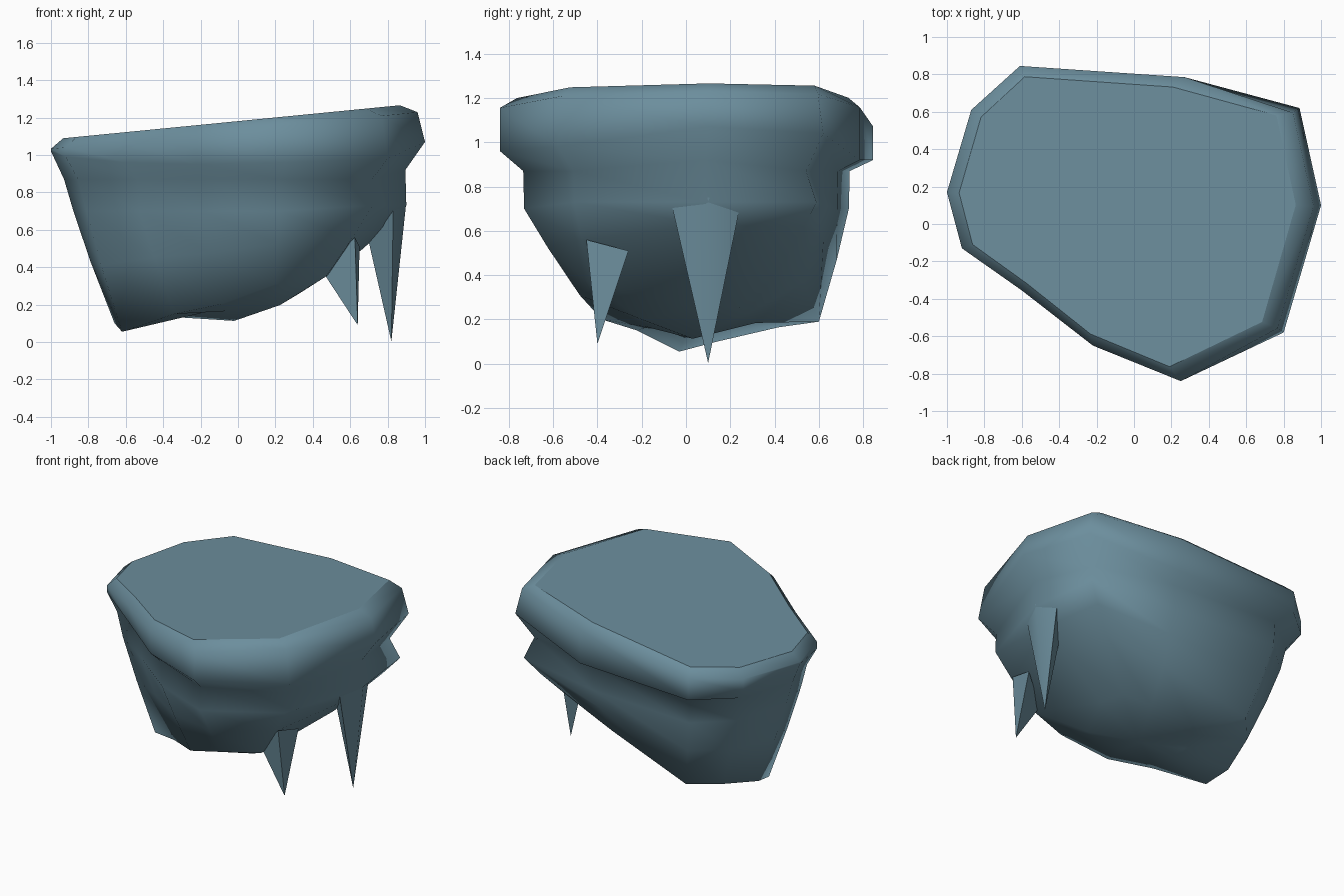
import bpy, bmesh, math
from mathutils import Vector

if "Cube" in bpy.data.objects:
    bpy.data.objects.remove(bpy.data.objects["Cube"])

ice = bpy.data.materials.new("slate blue ice")
ice.diffuse_color = (0.150, 0.272, 0.338, 1)
ice.use_nodes = True
ice.node_tree.nodes["Principled BSDF"].inputs["Base Color"].default_value = ice.diffuse_color


def finish(bm, name, angle):
    bmesh.ops.recalc_face_normals(bm, faces=bm.faces[:])
    me = bpy.data.meshes.new(name)
    bm.to_mesh(me)
    bm.free()
    me.materials.append(ice)
    ob = bpy.data.objects.new(name, me)
    bpy.context.collection.objects.link(ob)
    bpy.context.view_layer.objects.active = ob
    ob.select_set(True)
    bpy.ops.object.shade_smooth_by_angle(angle=math.radians(angle), keep_sharp_edges=True)
    ob.select_set(False)
    return ob


# Plan outline of the lip, with the height of the lip's underside
rim = [(-.61, .845, .92), (-.87, .61, .96), (-1, .17, 1.02), (-.92, -.13, .99),
       (-.6, -.355, .96), (-.22, -.65, .95), (.25, -.84, .96), (.8, -.58, .98),
       (1, .1, 1.07), (.885, .62, 1.04), (.27, .785, .92)]
# Ragged lower edge, column for column
foot = [(-.42, .6, .19), (-.58, .42, .165), (-.66, .14, .1), (-.62, -.03, .055),
        (-.34, -.22, .15), (-.1, -.38, .2), (.2, -.48, .31), (.47, -.42, .35),
        (.67, .1, .5), (.61, .45, .48), (.2, .53, .37)]
low_point = Vector((-.02, .03, .113))


def top_z(x):
    return 1.181 + 0.098 * x


# Rock body: tilted flat top, overhanging lip, waist, tapered foot, underside
bm = bmesh.new()
columns = []
for (x, y, z), f in zip(rim, foot):
    f = Vector(f)
    right = x > .7
    s = .96 if right else 1
    neck = .93 if x < -.85 else .895
    wide = .95 if right and y > .5 else .87
    waist = Vector((x * (wide if wide > .9 else .9 if right else .88),
                    y * wide, .73 if right else .7))
    mid = waist.lerp(f, .45)
    mid.xy *= 1.01
    under = f.lerp(low_point, .5)
    under.z -= .15 * under.x
    tx = x * .9 - .035
    pts = [Vector((tx, y * .92 + .01, top_z(tx))),
           Vector((x * s, y * s, top_z(x) - .05)),
           Vector((x, y, z)),
           Vector((x * neck, y * .875, .87 + .05 * (x > .9))),
           waist, mid, f, under]
    columns.append([bm.verts.new(p) for p in pts])
n = len(columns)
low = bm.verts.new(low_point)
for i in range(n):
    a, b = columns[i], columns[(i + 1) % n]
    for k in range(len(a) - 1):
        bm.faces.new((a[k], b[k], b[k + 1], a[k + 1]))
    bm.faces.new((a[-1], b[-1], low))
top = bm.faces.new([c[0] for c in columns])
for e in top.edges:
    e.smooth = False
finish(bm, "rock_body", 180)


# Hanging icicles: spikes whose open roots are buried in the body
def icicle(name, roots, tip):
    bm = bmesh.new()
    base = [bm.verts.new(p) for p in roots]
    t = bm.verts.new(tip)
    for i in range(len(base)):
        bm.faces.new((base[i], base[(i + 1) % len(base)], t))
    finish(bm, name, 75)


icicle("side_icicle", [(.83, -.07, .74), (.9, .1, .75), (.84, .25, .74), (.68, .09, .62)],
       (.82, .1, .003))
icicle("front_icicle", [(.625, -.45, .56), (.65, -.26, .51), (.45, -.39, .38)],
       (.64, -.4, .09))
